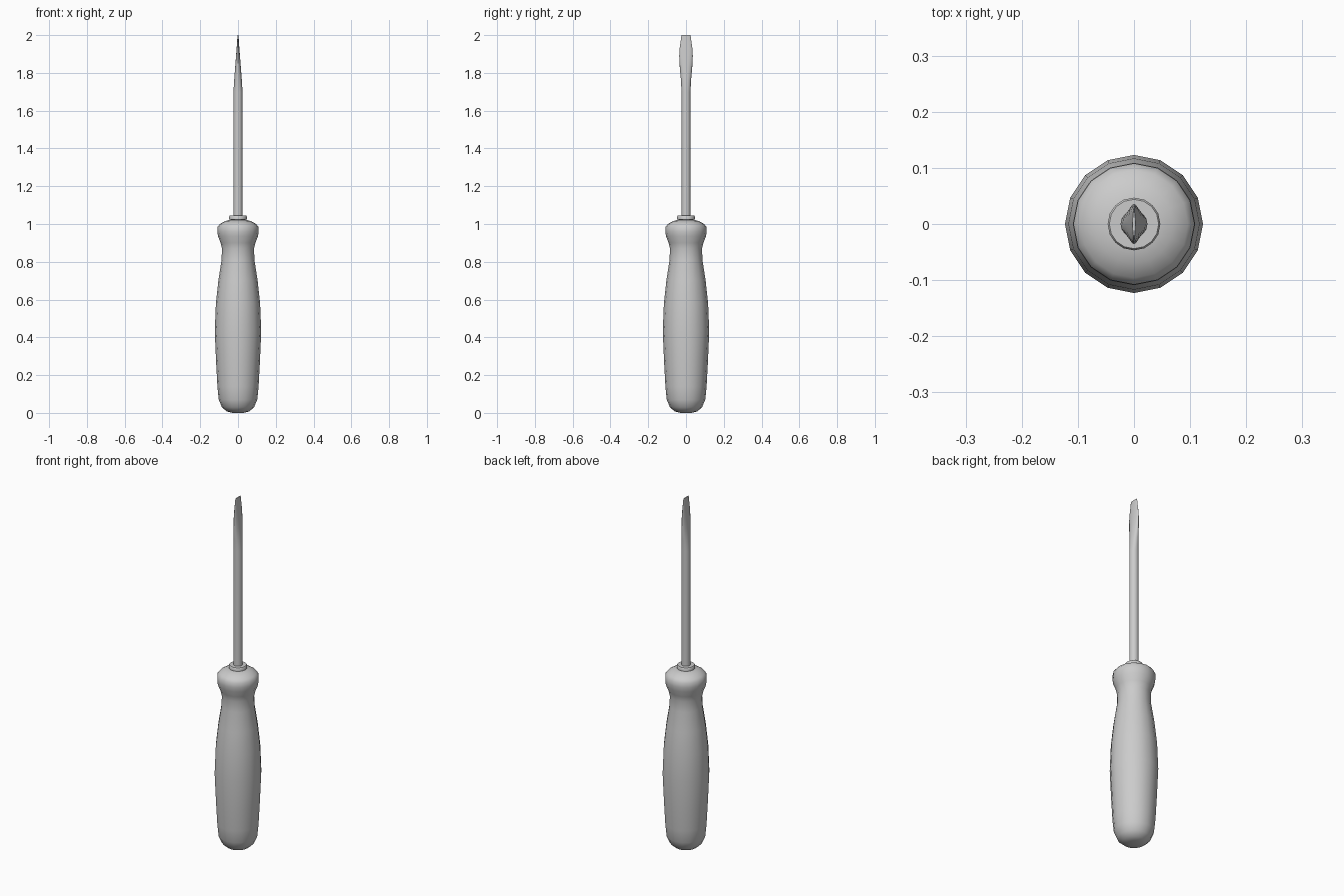
import bpy, bmesh, math

if "Cube" in bpy.data.objects:
    bpy.data.objects.remove(bpy.data.objects["Cube"])

SIDES = 16

def loft(name, rings):
    """Skin stacked elliptical rings (half x, half y, z) with closed ends."""
    bm = bmesh.new()
    loops = []
    for rx, ry, z in rings:
        loops.append([bm.verts.new((rx * math.cos(2 * math.pi * i / SIDES),
                                    ry * math.sin(2 * math.pi * i / SIDES), z))
                      for i in range(SIDES)])
    for a, b in zip(loops, loops[1:]):
        for i in range(SIDES):
            j = (i + 1) % SIDES
            bm.faces.new((a[i], a[j], b[j], b[i]))
    bm.faces.new(loops[0][::-1])
    bm.faces.new(loops[-1])
    mesh = bpy.data.meshes.new(name)
    bm.to_mesh(mesh)
    bm.free()
    ob = bpy.data.objects.new(name, mesh)
    bpy.context.collection.objects.link(ob)
    bpy.ops.object.select_all(action='DESELECT')
    ob.select_set(True)
    bpy.context.view_layer.objects.active = ob
    bpy.ops.object.shade_smooth_by_angle(angle=math.radians(40))
    return ob

def lathe(name, profile):
    return loft(name, [(r, r, z) for r, z in profile])

# Grip with rounded butt, swelling body, neck and flared head
lathe("handle", [
    (0.03, 0.0), (0.06, 0.008), (0.085, 0.03), (0.102, 0.07),
    (0.109, 0.14), (0.116, 0.27), (0.123, 0.43), (0.117, 0.58),
    (0.104, 0.70), (0.087, 0.81), (0.085, 0.87), (0.092, 0.90),
    (0.106, 0.935), (0.109, 0.96), (0.108, 0.985), (0.096, 1.0),
    (0.07, 1.015), (0.04, 1.022)])

# Metal collar where the shaft enters the grip
lathe("collar", [(0.038, 1.0), (0.038, 1.022), (0.047, 1.025),
                 (0.047, 1.04), (0.044, 1.044)])

# Round shaft flattening into a flared flat blade
loft("shaft_and_blade", [
    (0.024, 0.024, 1.02), (0.024, 0.024, 1.70), (0.0205, 0.0265, 1.76),
    (0.015, 0.033, 1.83), (0.0105, 0.036, 1.89), (0.007, 0.033, 1.935),
    (0.0025, 0.024, 2.0)])
